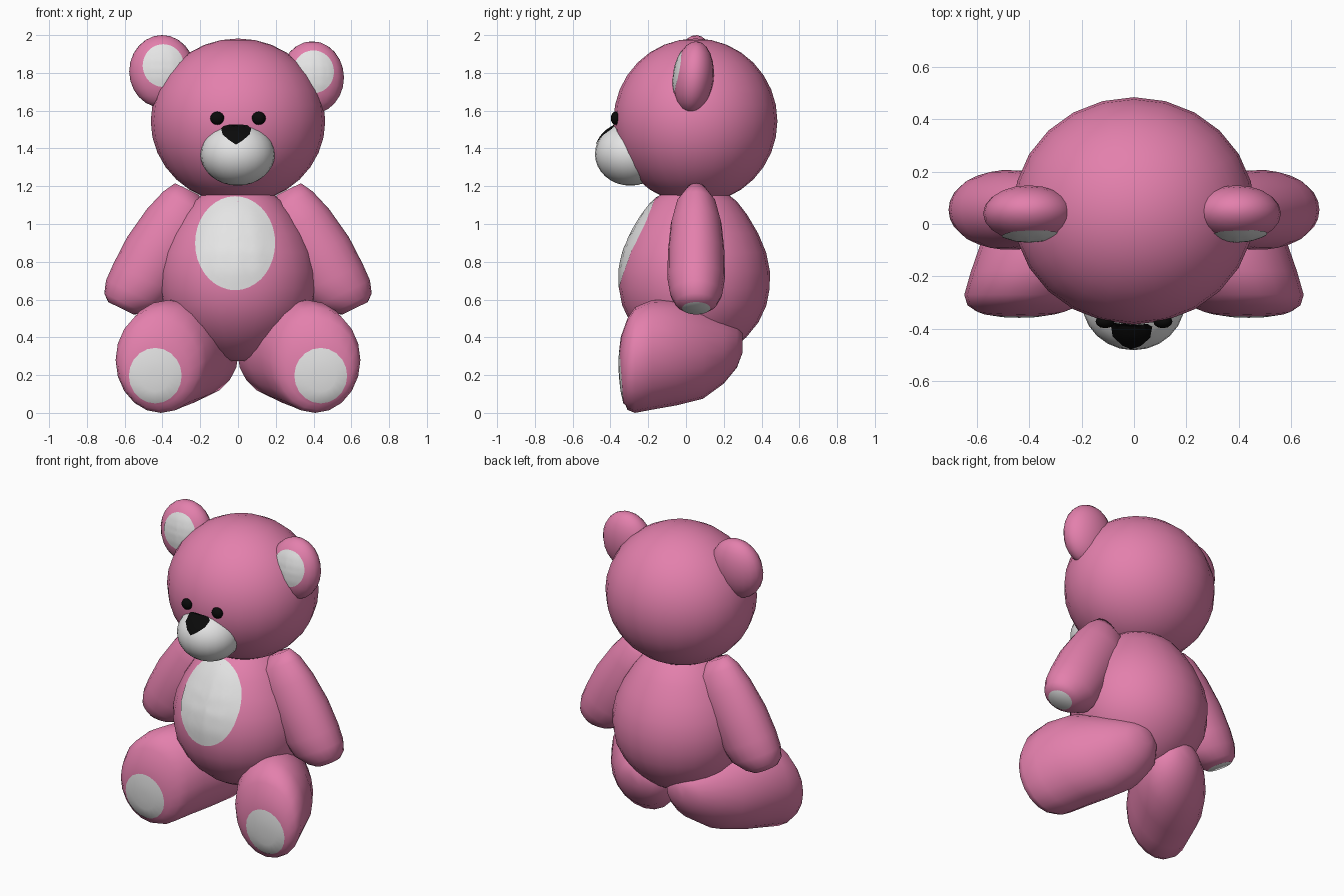
import bpy, bmesh, math
from mathutils import Vector, Matrix
from mathutils.bvhtree import BVHTree

if "Cube" in bpy.data.objects:
    bpy.data.objects.remove(bpy.data.objects["Cube"])


def material(name, rgb):
    m = bpy.data.materials.new(name)
    m.diffuse_color = (*rgb, 1)
    m.use_nodes = True
    m.node_tree.nodes["Principled BSDF"].inputs["Base Color"].default_value = m.diffuse_color
    return m


PINK = material("pink_plush", (0.77, 0.215, 0.415))
WHITE = material("white_plush", (0.78, 0.78, 0.78))
BLACK = material("black", (0.003, 0.003, 0.003))


def finish(name, bm, mats, fix_normals=True):
    if fix_normals:
        bmesh.ops.recalc_face_normals(bm, faces=bm.faces)
    for f in bm.faces:
        f.smooth = True
    me = bpy.data.meshes.new(name)
    bm.to_mesh(me)
    bm.free()
    for m in mats:
        me.materials.append(m)
    ob = bpy.data.objects.new(name, me)
    bpy.context.collection.objects.link(ob)
    return ob


def ball(name, centre, radii, mat, seg=24, rings=16, tilt=0):
    bm = bmesh.new()
    bmesh.ops.create_uvsphere(bm, u_segments=seg, v_segments=rings, radius=1)
    mtx = Matrix.Translation(centre) @ Matrix.Rotation(tilt, 4, 'X') @ Matrix.Diagonal((*radii, 1))
    bmesh.ops.transform(bm, matrix=mtx, verts=bm.verts)
    return finish(name, bm, [mat])


def loft(name, rings, mats, sides=20, pad_rings=0):
    """Skin rings given as (centre, half axis u, half axis v); the end cap and the
    last pad_rings bands take the last material."""
    bm = bmesh.new()
    loops = []
    for c, u, v in rings:
        loops.append([bm.verts.new(Vector(c) + Vector(u) * math.cos(a) + Vector(v) * math.sin(a))
                      for a in (2 * math.pi * i / sides for i in range(sides))])
    for k, (a, b) in enumerate(zip(loops, loops[1:])):
        for i in range(sides):
            j = (i + 1) % sides
            f = bm.faces.new((a[i], a[j], b[j], b[i]))
            f.material_index = len(mats) - 1 if k >= len(loops) - 1 - pad_rings else 0
    bm.faces.new(loops[0])
    bm.faces.new(loops[-1]).material_index = len(mats) - 1
    return finish(name, bm, mats)


def patch(name, targets, outline, mat, lift=0.006, steps=7):
    """Thin painted patch: an x-z outline projected from the front onto the targets."""
    trees = [BVHTree.FromPolygons([v.co for v in t.data.vertices],
                                  [p.vertices[:] for p in t.data.polygons]) for t in targets]

    def project(p):
        hits = [t.ray_cast(Vector((p[0], -2, p[1])), Vector((0, 1, 0))) for t in trees]
        hits = [h for h in hits if h[0] is not None]
        best = min(hits, key=lambda h: h[0].y)
        return best[0] + best[1] * lift * (1 if best[1].y < 0 else -1)

    n = len(outline)
    mid = (sum(p[0] for p in outline) / n, sum(p[1] for p in outline) / n)
    bm = bmesh.new()
    centre = bm.verts.new(project(mid))
    prev = None
    for s in range(1, steps + 1):
        t = s / steps
        ring = [bm.verts.new(project((mid[0] + (p[0] - mid[0]) * t, mid[1] + (p[1] - mid[1]) * t)))
                for p in outline]
        for i in range(n):
            j = (i + 1) % n
            bm.faces.new((centre, ring[i], ring[j]) if prev is None
                         else (prev[i], ring[i], ring[j], prev[j]))
        prev = ring
    return finish(name, bm, [mat], False)


def oval(cx, cz, rx, rz, n=36):
    return [(cx + rx * math.cos(2 * math.pi * i / n), cz + rz * math.sin(2 * math.pi * i / n))
            for i in range(n)]


# Body: pear shaped lathe with a white tummy
body_profile = [(0.275, 0.05), (0.30, 0.135), (0.34, 0.205), (0.40, 0.275), (0.48, 0.34),
                (0.57, 0.382), (0.66, 0.399), (0.75, 0.40), (0.85, 0.38), (0.95, 0.338),
                (1.05, 0.279), (1.12, 0.225), (1.18, 0.15), (1.21, 0.08)]
body = loft("body", [((0, 0.044, z), (r * 1.05, 0, 0), (0, r, 0)) for z, r in body_profile],
            [PINK], 24)
patch("tummy_patch", [body], oval(-0.015, 0.897, 0.21, 0.247), WHITE, 0.004)

# Head and muzzle
head = ball("head", (0, 0.05, 1.545), (0.462, 0.434, 0.437), PINK)
muzzle = ball("muzzle", (-0.002, -0.295, 1.37), (0.197, 0.187, 0.167), WHITE)

# Nose: rounded triangle on the muzzle
nose = [(-0.01, 1.418), (0.025, 1.44), (0.06, 1.47), (0.068, 1.50), (0.05, 1.523),
        (0.02, 1.527), (-0.01, 1.528), (-0.045, 1.527), (-0.075, 1.52), (-0.087, 1.50),
        (-0.08, 1.47), (-0.045, 1.44)]
patch("nose", [muzzle, head], nose, BLACK, 0.006)

# Ears with white insides
for side, x, z, rx in (("left", -0.402, 1.808, 0.174), ("right", 0.393, 1.775, 0.168)):
    ear = ball(side + "_ear", (x, 0.04, z), (rx, 0.107, 0.193), PINK, 20, 12, -0.1)
    patch(side + "_ear_inside", [ear], oval(x + 0.006, z + 0.03, 0.107, 0.112), WHITE, 0.004)

# Arm sections: x, z, half width, half depth
arm = [(0.27, 1.185, 0.07, 0.05), (0.27, 1.11, 0.14, 0.105), (0.32, 1.0, 0.18, 0.135),
       (0.42, 0.85, 0.185, 0.15), (0.50, 0.71, 0.178, 0.152), (0.55, 0.63, 0.165, 0.138),
       (0.60, 0.58, 0.12, 0.11), (0.62, 0.554, 0.075, 0.075)]
# Leg sections from hip to foot: y, x, z, half width, half height
leg = [(0.30, 0.16, 0.37, 0.05, 0.05), (0.27, 0.17, 0.35, 0.12, 0.11),
       (0.20, 0.19, 0.33, 0.192, 0.175), (0.09, 0.24, 0.315, 0.243, 0.24),
       (-0.05, 0.315, 0.32, 0.262, 0.28), (-0.18, 0.37, 0.307, 0.252, 0.29),
       (-0.27, 0.408, 0.28, 0.24, 0.28), (-0.31, 0.42, 0.258, 0.216, 0.242),
       (-0.332, 0.432, 0.222, 0.172, 0.182), (-0.342, 0.438, 0.197, 0.14, 0.147),
       (-0.352, 0.438, 0.197, 0.08, 0.085), (-0.355, 0.438, 0.197, 0.03, 0.03)]

# Eyes, arms and legs on both sides; hand and foot ends are the white pads
for side, s in (("left", -1), ("right", 1)):
    ball(side + "_eye", (s * 0.11, -0.372, 1.56), (0.037, 0.026, 0.035), BLACK, 12, 8)
    loft(side + "_arm", [((s * x, 0.054, z), (s * 0.9 * w, 0, 0.44 * w), (0, d, 0))
                         for x, z, w, d in arm], [PINK, WHITE])
    loft(side + "_leg", [((s * x, y, z), (rx, 0, 0), (0, -0.07 * rz if i > 7 else 0, rz))
                         for i, (y, x, z, rx, rz) in enumerate(leg)], [PINK, WHITE], 20, 2)
